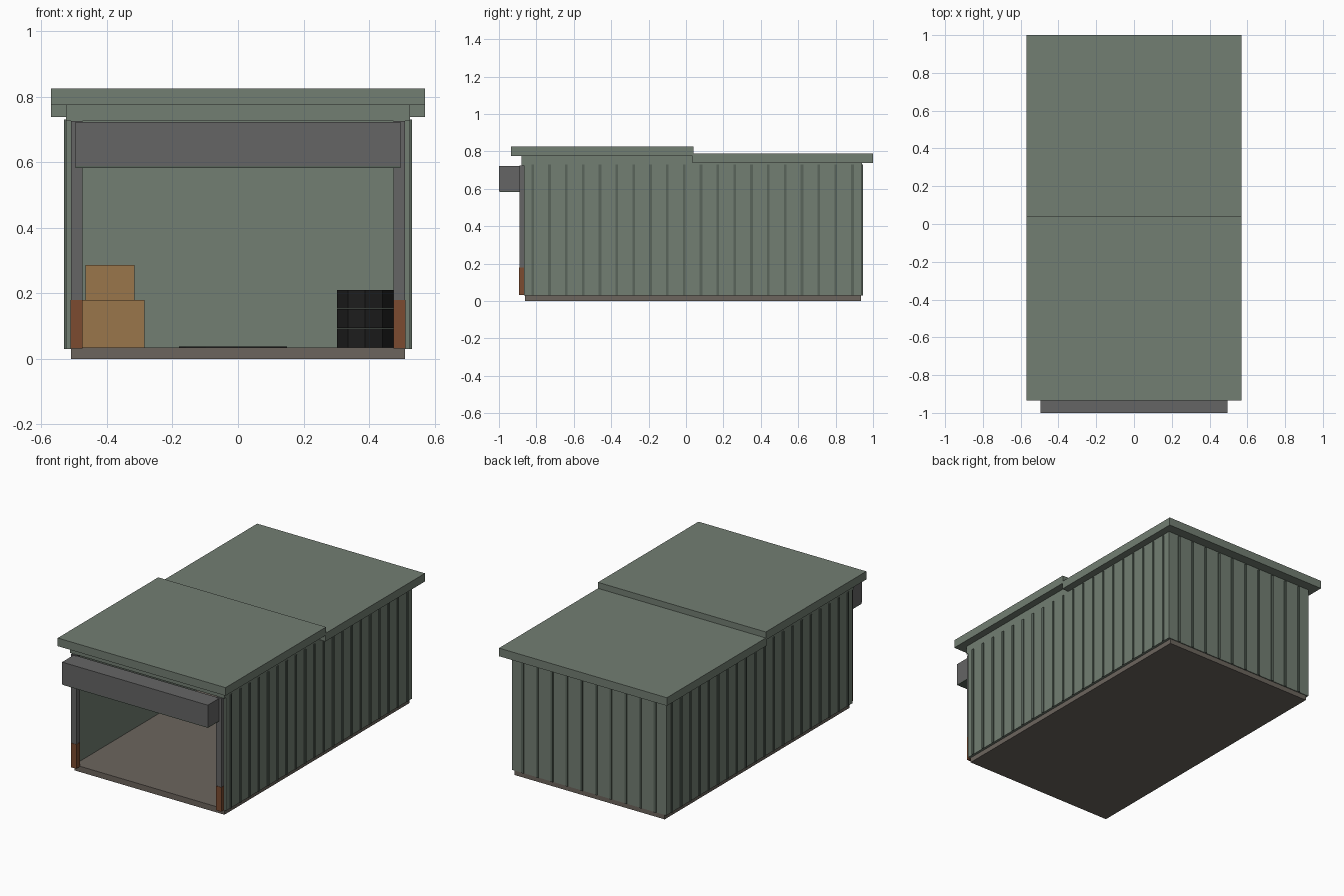
import bpy
from math import pi

if "Cube" in bpy.data.objects:
    bpy.data.objects.remove(bpy.data.objects["Cube"])


def mat(name, rgb):
    m = bpy.data.materials.new(name)
    m.diffuse_color = (*rgb, 1)
    m.use_nodes = True
    m.node_tree.nodes["Principled BSDF"].inputs["Base Color"].default_value = m.diffuse_color
    return m


GREEN = mat("green_metal", (0.17, 0.21, 0.17))
RIB = mat("dark_green", (0.10, 0.13, 0.105))
GREY = mat("grey_metal", (0.13, 0.13, 0.13))
CONCRETE = mat("concrete", (0.15, 0.13, 0.11))
RUST = mat("rust", (0.20, 0.07, 0.03))
CARD = mat("cardboard", (0.32, 0.18, 0.07))
BLACK = mat("rubber", (0.012, 0.012, 0.012))


def box(name, x, y, z, m):
    """Box from (min, max) ranges."""
    lo, hi = zip(x, y, z)
    verts = [(a, b, c) for a in (lo[0], hi[0]) for b in (lo[1], hi[1]) for c in (lo[2], hi[2])]
    faces = [(0, 1, 3, 2), (4, 6, 7, 5), (0, 4, 5, 1), (2, 3, 7, 6), (0, 2, 6, 4), (1, 5, 7, 3)]
    me = bpy.data.meshes.new(name)
    me.from_pydata(verts, [], faces)
    me.materials.append(m)
    ob = bpy.data.objects.new(name, me)
    bpy.context.collection.objects.link(ob)
    return ob


def cyl(name, loc, r, h, n, m, rot=0):
    bpy.ops.mesh.primitive_cylinder_add(vertices=n, radius=r, depth=h, location=loc, rotation=(0, 0, rot))
    ob = bpy.context.object
    ob.name = name
    ob.data.materials.append(m)
    return ob


# Floor slab and walls
box("floor_slab", (-0.51, 0.51), (-0.86, 0.935), (0, 0.035), CONCRETE)
box("back_wall", (-0.525, 0.525), (0.92, 0.94), (0.03, 0.74), GREEN)
for s, side in ((-1, "left"), (1, "right")):
    xr = sorted((s * 0.51, s * 0.525))
    box(side + "_wall", xr, (-0.865, 0.94), (0.03, 0.74), GREEN)
    # Side ribs
    for i in range(20):
        y = -0.82 + 0.09 * i
        box(f"{side}_rib_{i}", sorted((s * 0.52, s * 0.53)), (y - 0.007, y + 0.007), (0.03, 0.73), RIB)
    # Door post with rusted foot
    box(side + "_door_post", sorted((s * 0.475, s * 0.51)), (-0.89, -0.855), (0.032, 0.725), GREY)
    box(side + "_rust_patch", sorted((s * 0.474, s * 0.511)), (-0.892, -0.854), (0.031, 0.18), RUST)

# Back ribs
for i in range(10):
    x = -0.45 + 0.1 * i
    box(f"back_rib_{i}", (x - 0.007, x + 0.007), (0.93, 0.946), (0.03, 0.73), RIB)

# Two-level roof
box("front_header", (-0.525, 0.525), (-0.88, 0.04), (0.725, 0.78), GREEN)
box("front_roof", (-0.57, 0.57), (-0.935, 0.04), (0.775, 0.825), GREEN)
box("back_roof", (-0.57, 0.57), (0.035, 1.0), (0.738, 0.788), GREEN)

# Rolled-up door housing with bottom seal
box("door_housing", (-0.495, 0.495), (-1.0, -0.885), (0.588, 0.722), GREY)
box("door_seal", (-0.495, 0.495), (-0.998, -0.89), (0.582, 0.588), RIB)

# Stored cartons
box("large_carton", (-0.475, -0.285), (0.55, 0.72), (0.035, 0.18), CARD)
box("small_carton", (-0.465, -0.315), (0.57, 0.70), (0.18, 0.286), CARD)

# Tyre stack
for i in range(3):
    cyl(f"tyre_{i}", (0.388, 0.62, 0.064 + 0.059 * i), 0.09, 0.057, 10, BLACK, pi / 10 if i < 0 else 0)

# Floor stain
stain = cyl("floor_stain", (-0.015, 0.15, 0.0365), 0.165, 0.004, 12, BLACK)
